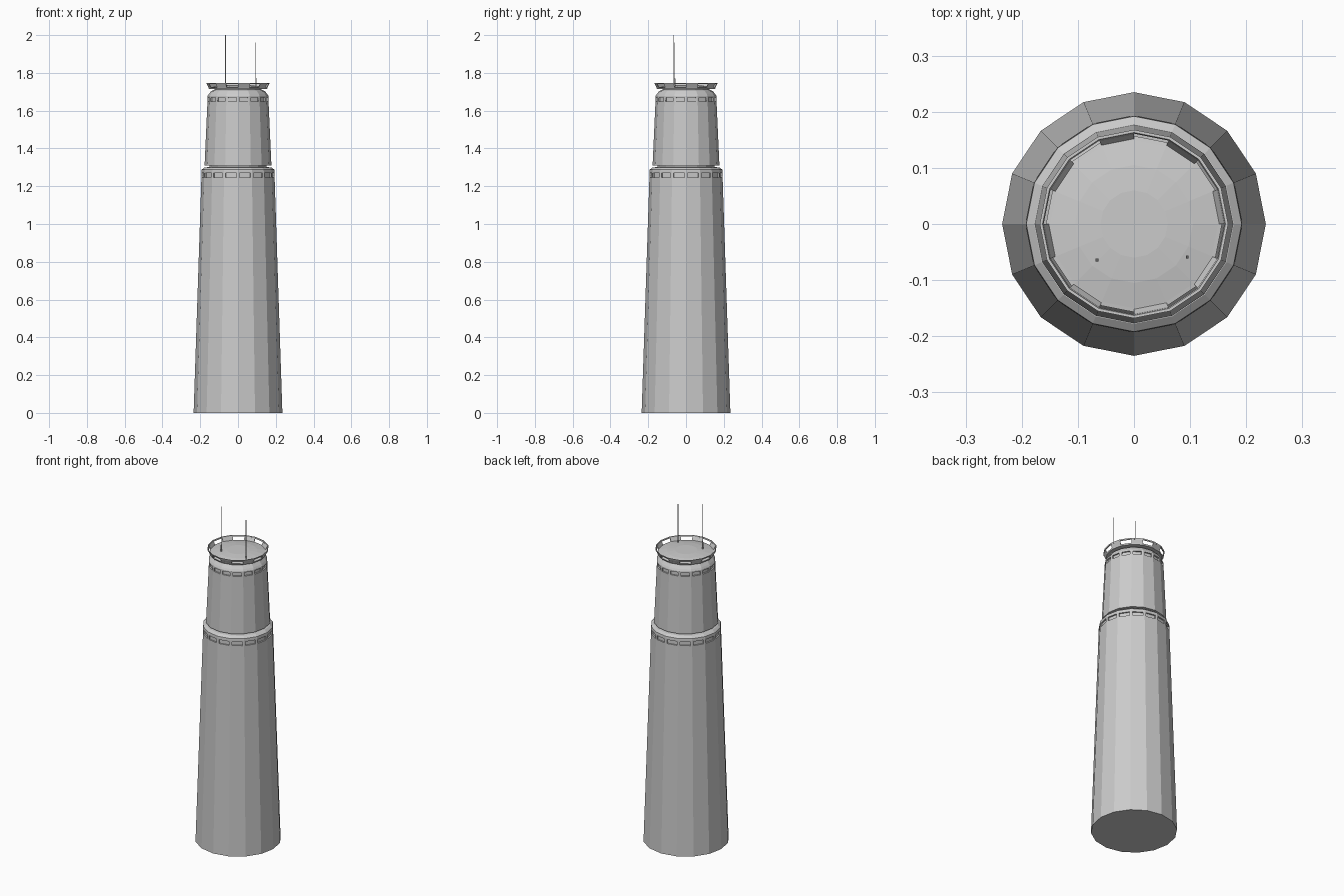
import bpy
import bmesh
from math import cos, sin, pi

cube = bpy.data.objects.get("Cube")
if cube:
    bpy.data.objects.remove(cube, do_unlink=True)

SIDES = 16

concrete = bpy.data.materials.new("pale grey concrete")
concrete.use_nodes = True
colour = (0.6, 0.6, 0.6, 1)
concrete.diffuse_color = colour
concrete.node_tree.nodes["Principled BSDF"].inputs["Base Color"].default_value = colour


def finish(bm, name):
    bmesh.ops.recalc_face_normals(bm, faces=bm.faces)
    mesh = bpy.data.meshes.new(name)
    bm.to_mesh(mesh)
    bm.free()
    mesh.materials.append(concrete)
    obj = bpy.data.objects.new(name, mesh)
    bpy.context.collection.objects.link(obj)
    return obj


def ring(bm, radius, z, sides=SIDES, centre=(0, 0), turn=0):
    return [bm.verts.new((centre[0] + radius * cos(2 * pi * i / sides + turn),
                          centre[1] + radius * sin(2 * pi * i / sides + turn), z))
            for i in range(sides)]


def lathe(name, profile, window_band=None, sides=SIDES, centre=(0, 0), turn=0):
    """Capped faceted solid; one band may carry a recessed window per face."""
    bm = bmesh.new()
    rings = [ring(bm, r, z, sides, centre, turn) for r, z in profile]
    windows = []
    for level, (a, b) in enumerate(zip(rings, rings[1:])):
        for i in range(sides):
            j = (i + 1) % sides
            face = bm.faces.new((a[i], a[j], b[j], b[i]))
            if level == window_band:
                windows.append(face)
    bm.faces.new(rings[0][::-1])
    bm.faces.new(rings[-1])
    bmesh.ops.recalc_face_normals(bm, faces=bm.faces)
    if windows:
        bmesh.ops.inset_individual(bm, faces=windows, thickness=0.012)
        bmesh.ops.inset_individual(bm, faces=windows, thickness=0.0003, depth=-0.008)
    return finish(bm, name)


def hoop(name, section, step=1):
    """Closed section swept round the tower; step 2 leaves alternate gaps."""
    bm = bmesh.new()
    count = len(section)
    for k in range(0, SIDES, step):
        ends = []
        for angle in (2 * pi * k / SIDES, 2 * pi * (k + 1) / SIDES):
            ends.append([bm.verts.new((r * cos(angle), r * sin(angle), z))
                         for r, z in section])
        a, b = ends
        for i in range(count):
            j = (i + 1) % count
            bm.faces.new((a[i], a[j], b[j], b[i]))
        if step > 1:
            bm.faces.new(a)
            bm.faces.new(b[::-1])
    bmesh.ops.remove_doubles(bm, verts=bm.verts, dist=0.0001)
    return finish(bm, name)


# Tapering lower shaft with window row, sloped shoulder and recessed neck
lathe("lower_tower", [(0.235, 0), (0.194, 1.238), (0.193, 1.278), (0.192, 1.288),
                      (0.178, 1.299), (0.15, 1.302), (0.15, 1.315)], window_band=1)

# Narrower upper shaft with window row and rounded shoulder
lathe("upper_tower", [(0.177, 1.31), (0.162, 1.64), (0.161, 1.678), (0.155, 1.688),
                      (0.143, 1.703), (0.125, 1.711), (0.125, 1.72)], window_band=1)

# Roof platform with shallow dome
lathe("roof_platform", [(0.154, 1.714), (0.157, 1.722), (0.15, 1.723),
                        (0.105, 1.731), (0.06, 1.735)])

# Flared parapet: alternating panels under a thin rail
hoop("parapet_panels", [(0.151, 1.721), (0.156, 1.721), (0.166, 1.741), (0.161, 1.741)], step=2)
hoop("parapet_rail", [(0.161, 1.74), (0.166, 1.74), (0.168, 1.747), (0.163, 1.747)])

# Two square antennas, each with a thicker foot
for name, x, y, top in (("right_antenna", -0.066, -0.064, 2.0),
                        ("left_antenna", 0.095, -0.059, 1.96)):
    lathe(name, [(0.0035, 1.725), (0.0035, 1.77), (0.0022, 1.772), (0.0022, top)],
          sides=4, centre=(x, y), turn=pi / 4)
